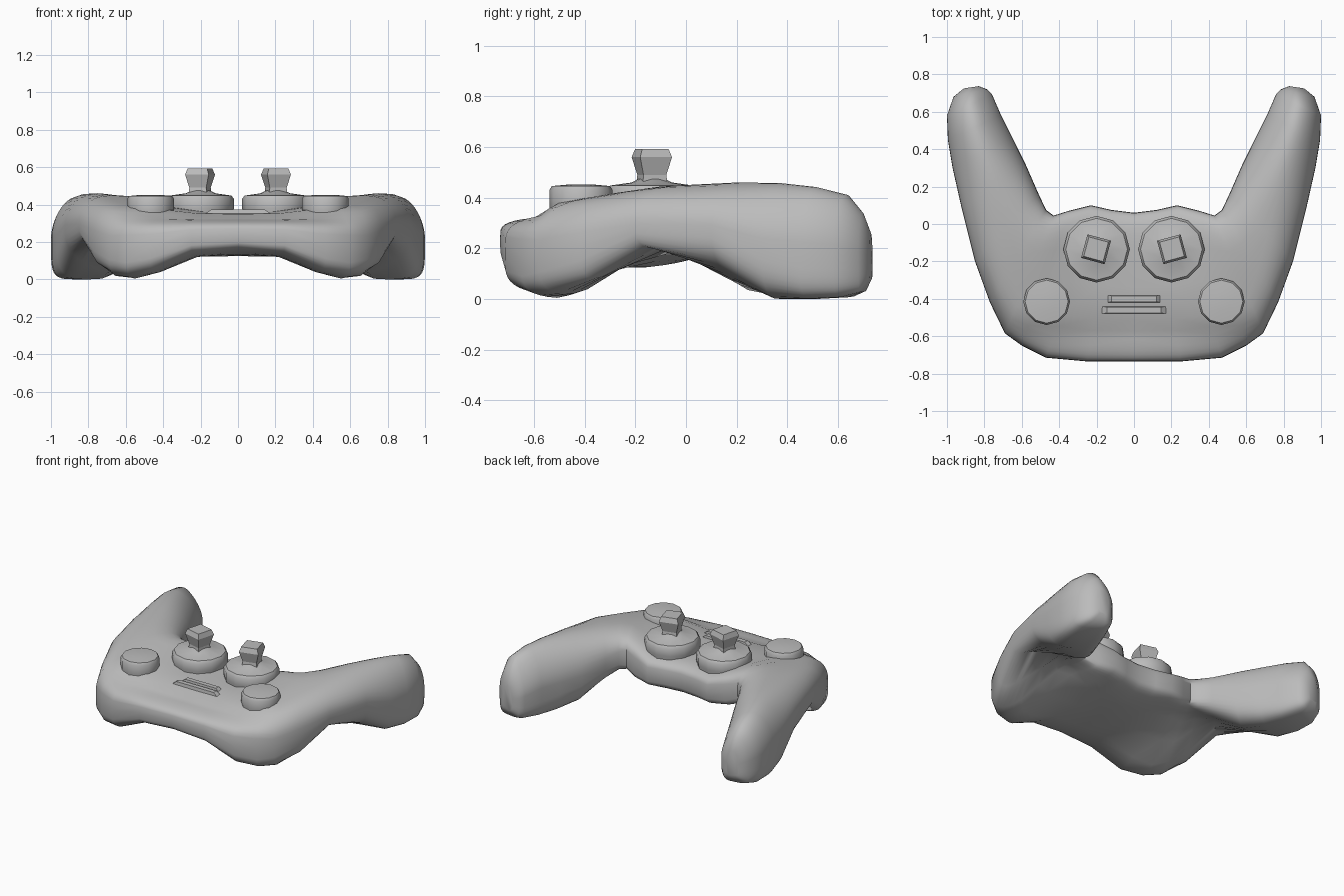
import bpy, bmesh, math

cube = bpy.data.objects.get("Cube")
if cube:
    bpy.data.objects.remove(cube)

grey = bpy.data.materials.new("plain_grey")
grey.use_nodes = True
colour = (0.5, 0.5, 0.5, 1)
grey.diffuse_color = colour
grey.node_tree.nodes["Principled BSDF"].inputs["Base Color"].default_value = colour


def finish(bm, name, angle):
    bmesh.ops.recalc_face_normals(bm, faces=bm.faces)
    mesh = bpy.data.meshes.new(name)
    bm.to_mesh(mesh)
    bm.free()
    mesh.materials.append(grey)
    obj = bpy.data.objects.new(name, mesh)
    bpy.context.collection.objects.link(obj)
    bpy.ops.object.select_all(action='DESELECT')
    obj.select_set(True)
    bpy.context.view_layer.objects.active = obj
    bpy.ops.object.shade_smooth_by_angle(angle=math.radians(angle))
    return obj


def loft(bm, rings, cap_start):
    loops = [[bm.verts.new(p) for p in ring] for ring in rings]
    n = len(loops[0])
    for a, b in zip(loops, loops[1:]):
        for i in range(n):
            j = (i + 1) % n
            bm.faces.new((a[i], a[j], b[j], b[i]))
    bm.faces.new(loops[-1])
    if cap_start:
        bm.faces.new(loops[0])


def lathe(name, profile, x, y, sides, turn=0, angle=40):
    bm = bmesh.new()
    steps = [turn + math.tau * i / sides for i in range(sides)]
    loft(bm, [[(x + r * math.cos(a), y + r * math.sin(a), z) for a in steps]
              for r, z in profile], True)
    return finish(bm, name, angle)


def curve(points, y):
    if y <= points[0][0]:
        return points[0][1]
    for (y0, z0), (y1, z1) in zip(points, points[1:]):
        if y <= y1:
            return z0 + (z1 - z0) * (y - y0) / (y1 - y0)
    return points[-1][1]


def smooth(lo, hi, x):
    t = min(1, max(0, (x - lo) / (hi - lo)))
    return t * t * (3 - 2 * t)


def signed_power(value, power):
    return math.copysign(abs(value) ** power, value)


# Height profiles from front to back, for the middle and for the grips
MID_TOP = [(-.73, .32), (-.56, .325), (-.5, .355), (0, .37), (.1, .365)]
GRIP_TOP = [(-.73, .325), (-.59, .335), (-.52, .38), (-.3, .415), (-.1, .445),
            (.3, .465), (.5, .445), (.65, .415), (.74, .31)]
MID_LOW = [(-.73, .15), (-.55, .13), (-.2, .12), (.1, .15)]
GRIP_LOW = [(-.73, .02), (-.66, 0), (-.5, 0), (-.4, .03), (-.2, .16), (-.1, .205),
            (0, .19), (.1, .13), (.25, .03), (.35, 0), (.65, 0), (.74, .02)]


def top(x, y):
    w = smooth(.2, .54, x)
    return curve(MID_TOP, y) * (1 - w) + curve(GRIP_TOP, y) * w


def low(x, y):
    w = smooth(.15, .56, x)
    return curve(MID_LOW, y) * (1 - w) + curve(GRIP_LOW, y) * w


# Body: sections from the centre line to the grip tip (outer xy, inner xy, height scale)
STATIONS = [
    (0, -.735, 0, .06, 1), (.25, -.735, .12, .075, 1), (.47, -.715, .23, .1, 1),
    (.6, -.65, .35, .07, 1), (.69, -.585, .43, .045, 1), (.77, -.42, .47, .075, 1),
    (.85, -.2, .51, .16, 1), (.925, .1, .58, .32, 1), (.97, .3, .65, .46, 1),
    (.995, .45, .71, .58, 1), (1, .58, .76, .695, .97), (.965, .68, .785, .72, .9),
    (.91, .725, .83, .737, .6)]
SEGMENTS = 40
rings = []
for k, (ax, ay, bx, by, scale) in enumerate(STATIONS):
    grip = smooth(3, 8, k)
    arch = max(0, 1 - abs(k - 6) / 3)
    ring = []
    for i in range(SEGMENTS):
        a = math.tau * i / SEGMENTS
        c, s = math.cos(a), math.sin(a)
        # Sloping shoulders above, flat below except where the grip arches
        power = .45 + .65 * grip if s > 0 else .42 + .3 * arch
        t = .5 + .5 * signed_power(c, power)
        x, y = ax + (bx - ax) * t, ay + (by - ay) * t
        hi, lo = top(x, y), low(x, y)
        z = (hi + lo) / 2 + (hi - lo) / 2 * scale * signed_power(s, power)
        ring.append((x, y, z))
    rings.append(ring)
bm = bmesh.new()
loft(bm, rings, False)
body = finish(bm, "body", 45)
mirror = body.modifiers.new("mirror", 'MIRROR')
mirror.use_clip = True

for side, label in ((1, "left"), (-1, "right")):
    # Round stick base with a shallow cone, and the faceted stick
    lathe(label + "_stick_base", [(.165, .32), (.178, .38), (.178, .43), (.165, .448),
                                  (.08, .46), (.05, .475)], side * .2, -.135, 12)
    lathe(label + "_stick", [(.072, .45), (.066, .49), (.092, .56), (.076, .593)],
          side * .203, -.135, 4, turn=side * 1.05, angle=20)
    # Round button cluster on each shoulder
    lathe(label + "_button_pad", [(.115, .3), (.125, .37), (.125, .43), (.115, .446),
                                  (.05, .452)], side * .467, -.415, 12)

# Low ridges across the deck
for y, half, name in ((-.4, .15, "rear_ridge"), (-.46, .18, "front_ridge")):
    bm = bmesh.new()
    bmesh.ops.create_cube(bm, size=1)
    for v in bm.verts:
        taper = .8 if v.co.z > 0 else 1
        v.co = (v.co.x * 2 * half * taper, y + v.co.y * .04 * taper, .36 + v.co.z * .026)
    finish(bm, name, 30)
